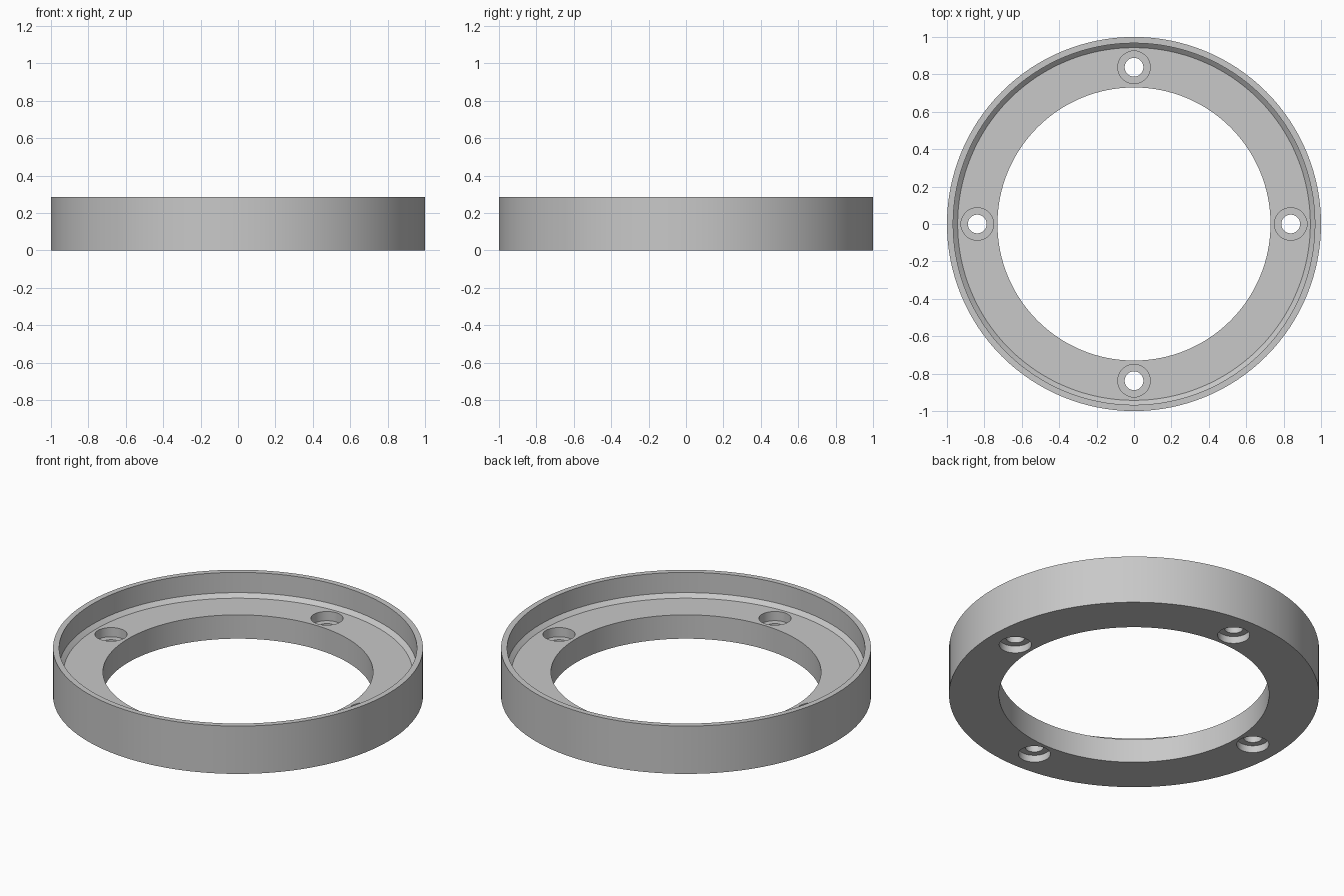
import bpy
import bmesh
from math import cos, sin, pi, radians

cube = bpy.data.objects.get("Cube")
if cube:
    bpy.data.objects.remove(cube, do_unlink=True)

HEIGHT, FLOOR = 0.285, 0.142
HOLE_CIRCLE, BOLT_R, RECESS_R = 0.838, 0.05, 0.087

grey = bpy.data.materials.new("plain_grey")
grey.use_nodes = True
colour = (0.58, 0.58, 0.58, 1)
grey.diffuse_color = colour
grey.node_tree.nodes["Principled BSDF"].inputs["Base Color"].default_value = colour


def revolve(name, profile, steps):
    """Turn a closed (radius, height) profile around the z axis."""
    bm = bmesh.new()
    verts = [bm.verts.new((r, 0, z)) for r, z in profile]
    edges = [bm.edges.new((v, verts[i - 1])) for i, v in enumerate(verts)]
    bmesh.ops.spin(bm, geom=verts + edges, cent=(0, 0, 0), axis=(0, 0, 1),
                   angle=2 * pi, steps=steps, use_merge=True)
    bmesh.ops.remove_doubles(bm, verts=bm.verts, dist=1e-5)
    bmesh.ops.dissolve_degenerate(bm, edges=bm.edges, dist=1e-6)
    bmesh.ops.recalc_face_normals(bm, faces=bm.faces)
    mesh = bpy.data.meshes.new(name)
    bm.to_mesh(mesh)
    bm.free()
    obj = bpy.data.objects.new(name, mesh)
    bpy.context.collection.objects.link(obj)
    mesh.materials.append(grey)
    return obj


# Ring body: wide flange, chamfered step and thin upright rim
ring = revolve("flanged_ring", [
    (0.73, 0), (1, 0), (1, HEIGHT), (0.967, HEIGHT),
    (0.967, FLOOR + 0.022), (0.943, FLOOR), (0.73, FLOOR)], 128)

# Bolt holes, recessed from above and below
top_seat, bottom_seat = FLOOR - 0.055, 0.042
bolt_profile = [
    (0, -0.1), (RECESS_R, -0.1), (RECESS_R, bottom_seat), (BOLT_R, bottom_seat),
    (BOLT_R, top_seat), (RECESS_R, top_seat), (RECESS_R, 0.4), (0, 0.4)]

bpy.context.view_layer.objects.active = ring
for i in range(4):
    cutter = revolve("bolt_hole_cutter", bolt_profile, 40)
    cutter.hide_render = True
    angle = i * pi / 2
    cutter.location = (HOLE_CIRCLE * cos(angle), HOLE_CIRCLE * sin(angle), 0)
    cut = ring.modifiers.new("bolt_hole", "BOOLEAN")
    cut.operation = "DIFFERENCE"
    cut.solver = "EXACT"
    cut.object = cutter
    bpy.context.view_layer.update()
    bpy.ops.object.modifier_apply(modifier=cut.name)
    bpy.data.objects.remove(cutter, do_unlink=True)

# Smooth round walls with crisp rims
for obj in bpy.context.selected_objects:
    obj.select_set(False)
ring.select_set(True)
bpy.ops.object.shade_smooth_by_angle(angle=radians(30))
